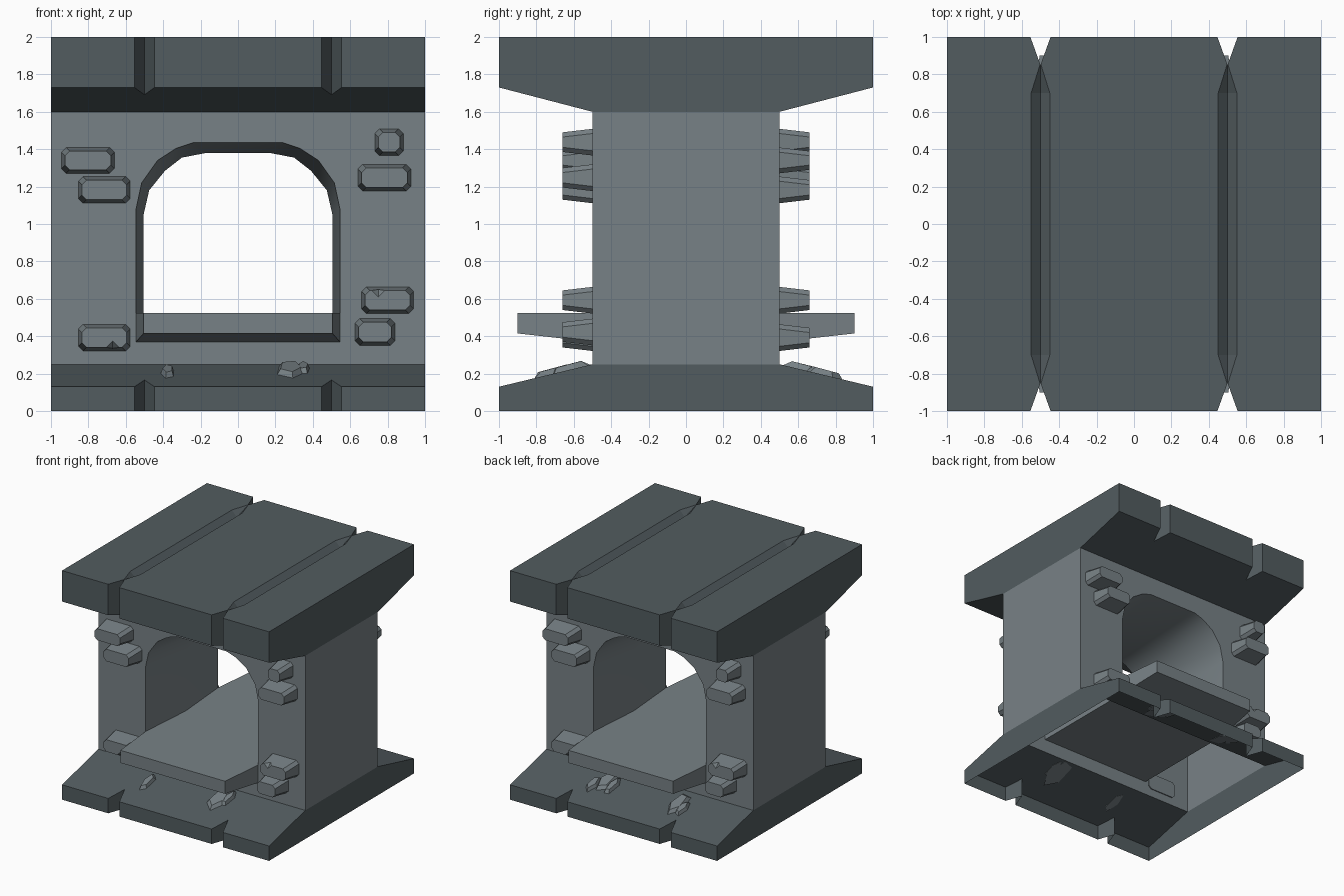
import bpy, bmesh, math
from mathutils import Matrix

if "Cube" in bpy.data.objects:
    bpy.data.objects.remove(bpy.data.objects["Cube"])


def material(name, rgb):
    m = bpy.data.materials.new(name)
    m.diffuse_color = (*rgb, 1)
    m.use_nodes = True
    m.node_tree.nodes["Principled BSDF"].inputs["Base Color"].default_value = m.diffuse_color
    return m


DARK = material("dark slate", (0.085, 0.107, 0.116))
STONE = material("grey stone", (0.187, 0.221, 0.237))


def finish(name, bm, mat):
    bmesh.ops.recalc_face_normals(bm, faces=bm.faces)
    me = bpy.data.meshes.new(name)
    bm.to_mesh(me)
    bm.free()
    me.materials.append(mat)
    ob = bpy.data.objects.new(name, me)
    bpy.context.collection.objects.link(ob)
    return ob


def loft(name, rings, mat, bm=None):
    """Closed skin through equal-length rings of points."""
    own = bm is None
    bm = bmesh.new() if own else bm
    vs = [[bm.verts.new(p) for p in r] for r in rings]
    n = len(vs[0])
    for a, b in zip(vs, vs[1:]):
        for i in range(n):
            bm.faces.new((a[i], a[(i + 1) % n], b[(i + 1) % n], b[i]))
    bm.faces.new(vs[0])
    bm.faces.new(vs[-1])
    return finish(name, bm, mat) if own else None


def along_x(name, profile, mat):
    return loft(name, [[(x, y, z) for y, z in profile] for x in (-1, 1)], mat)


def cut(ob, cutter):
    mod = ob.modifiers.new("cut", 'BOOLEAN')
    mod.operation, mod.solver, mod.object = 'DIFFERENCE', 'EXACT', cutter
    bpy.context.view_layer.objects.active = ob
    bpy.ops.object.modifier_apply(modifier=mod.name)
    bpy.data.objects.remove(cutter)


def open_at(ob, *levels):
    """Remove the horizontal faces lying at the given heights."""
    bm = bmesh.new()
    bm.from_mesh(ob.data)
    bad = [f for f in bm.faces
           if any(all(abs(v.co.z - h) < 1e-3 for v in f.verts) for h in levels)]
    bmesh.ops.delete(bm, geom=bad, context='FACES')
    bm.to_mesh(ob.data)
    bm.free()


def rear_copy(ob, name):
    c = ob.copy()
    c.name = name
    c.rotation_euler.z = math.pi
    bpy.context.collection.objects.link(c)


# base and cap slabs
base = along_x("base", [(-1, 0), (1, 0), (1, .13), (.5, .25), (-.5, .25), (-1, .13)], DARK)
cap = along_x("cap", [(-1, 2), (-1, 1.73), (-.5, 1.6), (.5, 1.6), (1, 1.73), (1, 2)], DARK)

# vertical end notches at the slab joints, and V grooves along the top
for x in (-.5, .5):
    for s in (-1, 1):
        for slab in (base, cap):
            tri = [(x - .09, 1.1 * s), (x + .09, 1.1 * s), (x, .85 * s)]
            cut(slab, loft("notch_cutter", [[(a, b, z) for a, b in tri] for z in (-.1, 2.2)], DARK))
    bm = bmesh.new()
    for s in (-1, 1):
        for p in ((x - .1, .7 * s, 2.05), (x + .1, .7 * s, 2.05),
                  (x, 1.02 * s, 2.05), (x, .7 * s, 1.95)):
            bm.verts.new(p)
    bmesh.ops.convex_hull(bm, input=bm.verts)
    cut(cap, finish("groove_cutter", bm, DARK))
open_at(base, 0, .25)

# wall with an arched opening that narrows towards the middle
wall = along_x("wall", [(-.5, .25), (.5, .25), (.5, 1.6), (-.5, 1.6)], STONE)
OUTER = [(.545, .45), (.545, 1.08), (.515, 1.22), (.43, 1.34), (.33, 1.405), (.24, 1.435)]
INNER = [(.505, .45), (.505, 1.05), (.475, 1.18), (.39, 1.285), (.30, 1.355), (.17, 1.38)]


def arch(half, y):
    return [(x, y, z) for x, z in half] + [(-x, y, z) for x, z in reversed(half)]


cut(wall, loft("arch_cutter", [arch(OUTER, -.6), arch(OUTER, -.5), arch(INNER, 0),
                               arch(OUTER, .5), arch(OUTER, .6)], STONE))
open_at(wall, .25, 1.6)
bpy.ops.object.select_all(action='DESELECT')
wall.select_set(True)
bpy.context.view_layer.objects.active = wall
bpy.ops.object.shade_smooth_by_angle(angle=math.radians(30))

# sill slab through the opening, tapering outside the wall
loft("sill", [[(-w, y, z), (w, y, z), (w, y, .525), (-w, y, .525)]
              for y, w, z in ((-.9, .505, .415), (-.5, .545, .37),
                              (.5, .545, .37), (.9, .505, .415))], STONE)

# protruding bricks: x0, x1, z0, z1
BRICKS = [(-.945, -.66, 1.27, 1.41), (-.855, -.575, 1.11, 1.255), (.73, .885, 1.365, 1.51),
          (.64, .925, 1.175, 1.32), (.66, .94, .52, .665), (.625, .84, .35, .495),
          (-.855, -.575, .32, .465)]


def octagon(x0, x1, z0, z1, y, inset, c=.025):
    x0, x1, z0, z1 = x0 + inset, x1 - inset, z0 + inset, z1 - inset
    return [(x, y, z) for x, z in ((x0 + c, z0), (x1 - c, z0), (x1, z0 + c), (x1, z1 - c),
                                   (x1 - c, z1), (x0 + c, z1), (x0, z1 - c), (x0, z0 + c))]


bm = bmesh.new()
for b in BRICKS:
    loft("", [octagon(*b, -.49, 0), octagon(*b, -.66, .02)], STONE, bm)
bricks = finish("front_bricks", bm, STONE)
# chipped brick edges
for x, z in ((.75, .65), (-.67, .335)):
    bm = bmesh.new()
    bmesh.ops.create_uvsphere(bm, u_segments=4, v_segments=2, radius=.04,
                              matrix=Matrix.Translation((x, -.66, z)))
    cut(bricks, finish("chip_cutter", bm, STONE))
rear_copy(bricks, "back_bricks")

# flat five-sided stones lying on the base slopes: x, distance out, width, length
FRONT = [(-.375, .71, .04, .12), (.28, .66, .085, .17), (.35, .63, .036, .11)]
BACK = [(-.30, .66, .075, .15), (-.38, .74, .045, .11), (-.22, .7, .04, .12),
        (.40, .68, .07, .16), (.47, .72, .04, .1)]
for name, stones in (("front_rubble", FRONT), ("back_rubble", BACK)):
    bm = bmesh.new()
    for i, (x, d, w, l) in enumerate(stones):
        m = (Matrix.Translation((x, -d, .25 - (d - .5) * .24 + .012))
             @ Matrix.Rotation(math.radians(15), 4, 'X')
             @ Matrix.Diagonal((w, l, 1, 1)) @ Matrix.Rotation(.3 + i * .5, 4, 'Z'))
        bmesh.ops.create_cone(bm, cap_ends=True, segments=5, radius1=1, radius2=.7,
                              depth=.035, matrix=m)
    ob = finish(name, bm, STONE)
    if name == "back_rubble":
        ob.rotation_euler.z = math.pi
